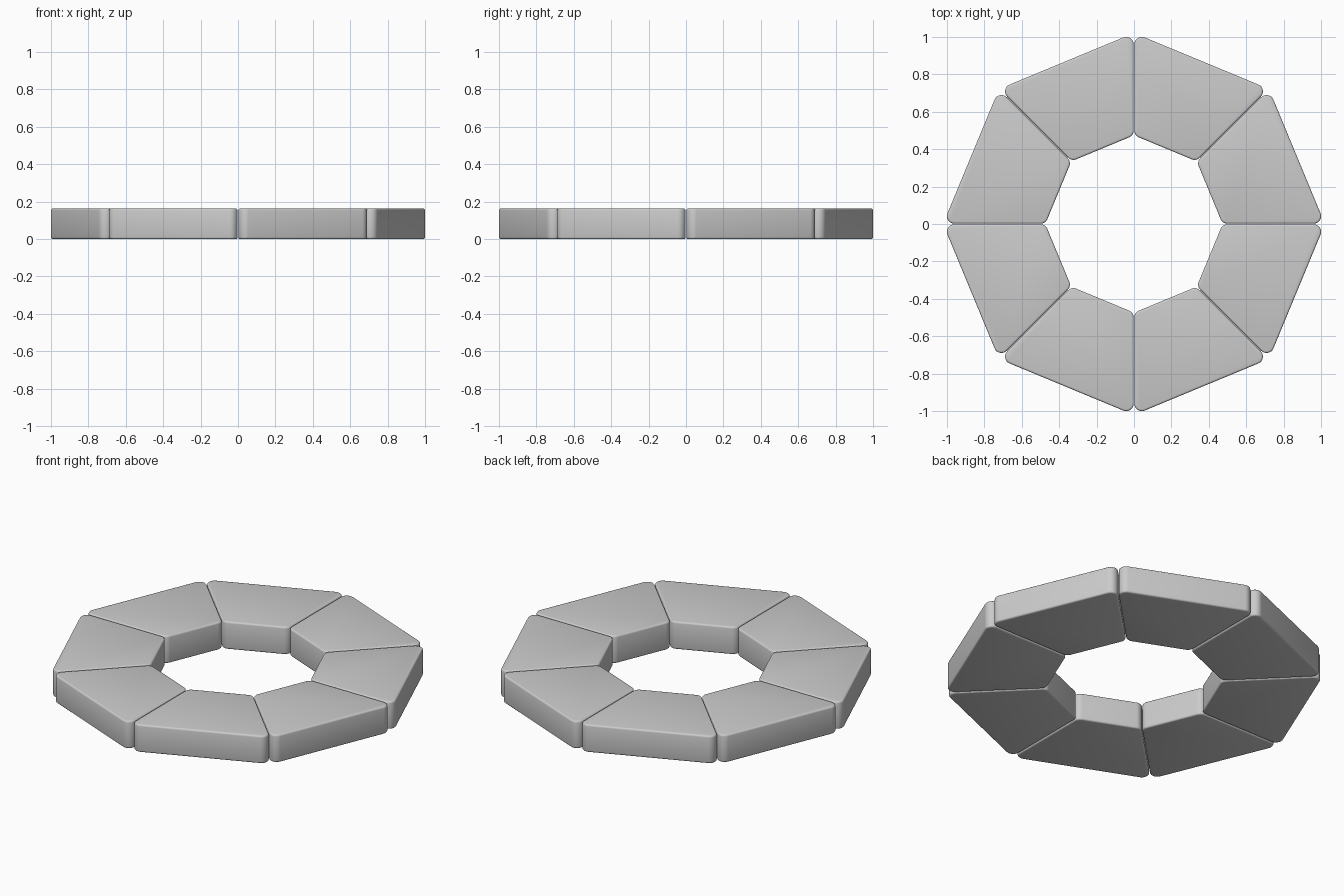
import bpy, math
from mathutils import Vector

if "Cube" in bpy.data.objects:
    bpy.data.objects.remove(bpy.data.objects["Cube"])

COUNT = 8
OUTER, INNER, HEIGHT = 1.021, 0.474, 0.163
RADIUS, GAP, EDGE = 0.04, 0.002, 0.01
STEP = 2 * math.pi / COUNT


def rounded(points, radius, steps=8):
    """Fillet every corner of a convex counter-clockwise polygon."""
    out = []
    n = len(points)
    for i, p in enumerate(points):
        a = (points[i - 1] - p).normalized()
        b = (points[(i + 1) % n] - p).normalized()
        half = a.angle(b) / 2
        centre = p + (a + b).normalized() * radius / math.sin(half)
        start = p + a * radius / math.tan(half) - centre
        sweep = math.pi - 2 * half
        t0 = math.atan2(start.y, start.x)
        for k in range(steps + 1):
            t = t0 + sweep * k / steps
            out.append(centre + radius * Vector((math.cos(t), math.sin(t))))
    return out


# Wedge outline, centred on +x, with a hairline joint on both seams
def corner(r, side):
    apothem = r * math.cos(STEP / 2)
    return Vector((apothem, side * (apothem * math.tan(STEP / 2) - GAP)))


outline = [corner(INNER, -1), corner(OUTER, -1), corner(OUTER, 1), corner(INNER, 1)]


# Stacked outlines: softened bottom edge, wall, softened top edge
def inset_loop(d):
    c, s = math.cos(STEP / 2), math.sin(STEP / 2)
    pts = []
    for i, p in enumerate(outline):
        a = (outline[i - 1] - p).normalized()
        b = (outline[(i + 1) % 4] - p).normalized()
        pts.append(p + (a + b) * d / math.sin(a.angle(b)))
    return rounded(pts, RADIUS - d)


arc = [k * math.pi / 6 for k in range(4)]
levels = [(EDGE * (1 - math.sin(t)), EDGE * (1 - math.cos(t))) for t in arc]
levels += [(d, HEIGHT - z) for d, z in reversed(levels)]
levels = sorted(levels, key=lambda l: l[1])

verts, faces = [], []
for d, z in levels:
    verts += [(p.x, p.y, z) for p in inset_loop(d)]
n = len(verts) // len(levels)
for j in range(len(levels) - 1):
    for i in range(n):
        k = (i + 1) % n
        faces.append((j * n + i, j * n + k, (j + 1) * n + k, (j + 1) * n + i))
faces.append(tuple(reversed(range(n))))
faces.append(tuple(range((len(levels) - 1) * n, len(levels) * n)))

mesh = bpy.data.meshes.new("ring_stone")
mesh.from_pydata(verts, [], faces)
mesh.update()

# Ring of eight stones
for i in range(COUNT):
    stone = bpy.data.objects.new(f"ring_stone_{i + 1}", mesh)
    stone.rotation_euler.z = STEP * (i + 0.5)
    bpy.context.collection.objects.link(stone)
    stone.select_set(True)
    bpy.context.view_layer.objects.active = stone
bpy.ops.object.shade_smooth_by_angle(angle=math.radians(35))
